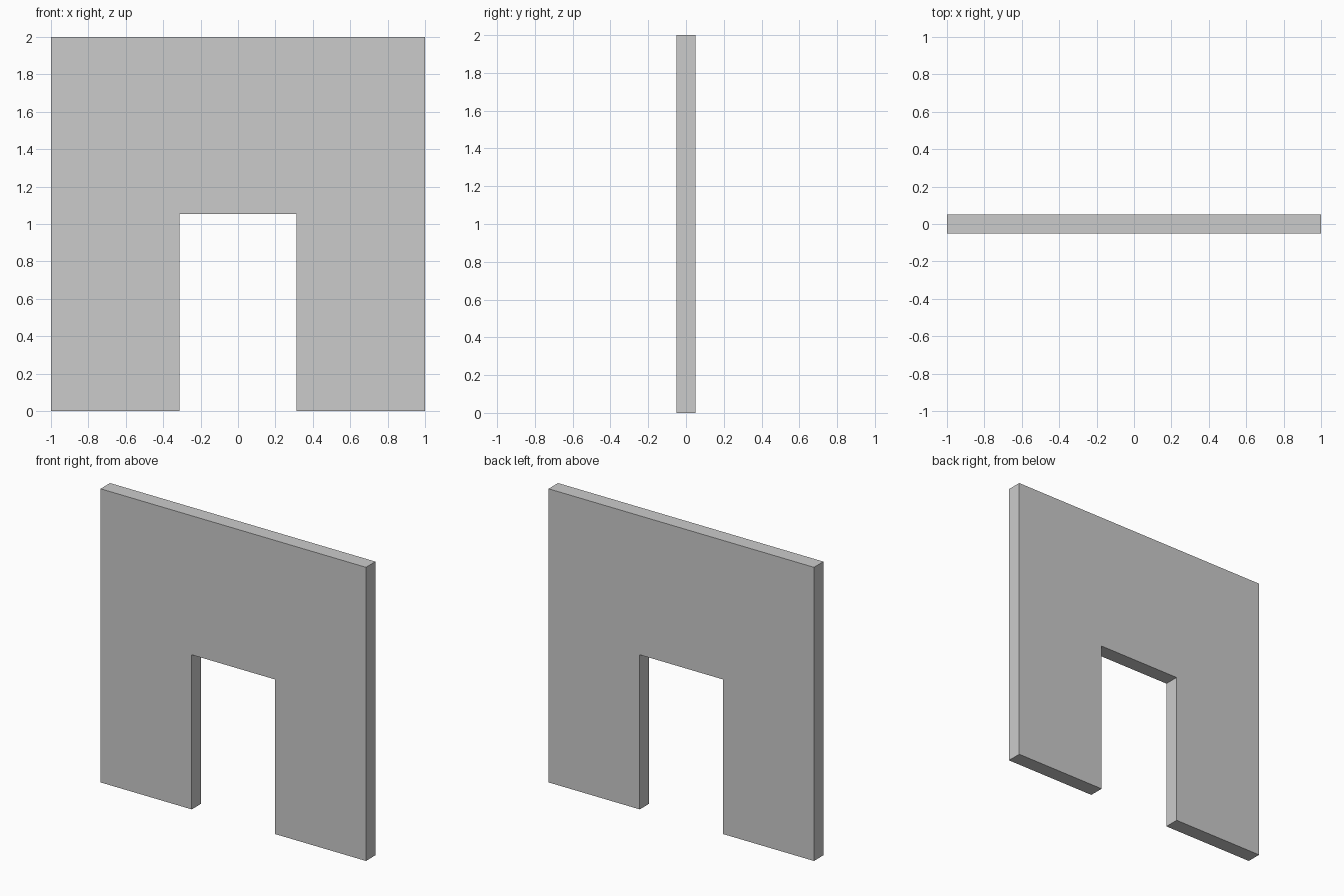
import bpy
import bmesh

if "Cube" in bpy.data.objects:
    bpy.data.objects.remove(bpy.data.objects["Cube"])

WIDTH, HEIGHT, THICK = 2.0, 2.0, 0.102
DOOR_HALF, DOOR_TOP = 0.313, 1.053

# Wall outline with the doorway notch, drawn in the front plane
half = WIDTH / 2
right = [(DOOR_HALF, DOOR_TOP), (DOOR_HALF, 0), (half, 0), (half, HEIGHT)]
outline = right + [(-x, z) for x, z in reversed(right)]

bm = bmesh.new()
front = bm.faces.new([bm.verts.new((x, -THICK / 2, z)) for x, z in outline])

# Extrude the outline to the wall thickness
ext = bmesh.ops.extrude_face_region(bm, geom=[front], use_keep_orig=True)
back = [v for v in ext["geom"] if isinstance(v, bmesh.types.BMVert)]
bmesh.ops.translate(bm, verts=back, vec=(0, THICK, 0))
bmesh.ops.recalc_face_normals(bm, faces=bm.faces)

mesh = bpy.data.meshes.new("doorway_wall")
bm.to_mesh(mesh)
bm.free()
wall = bpy.data.objects.new("doorway_wall", mesh)
bpy.context.collection.objects.link(wall)
